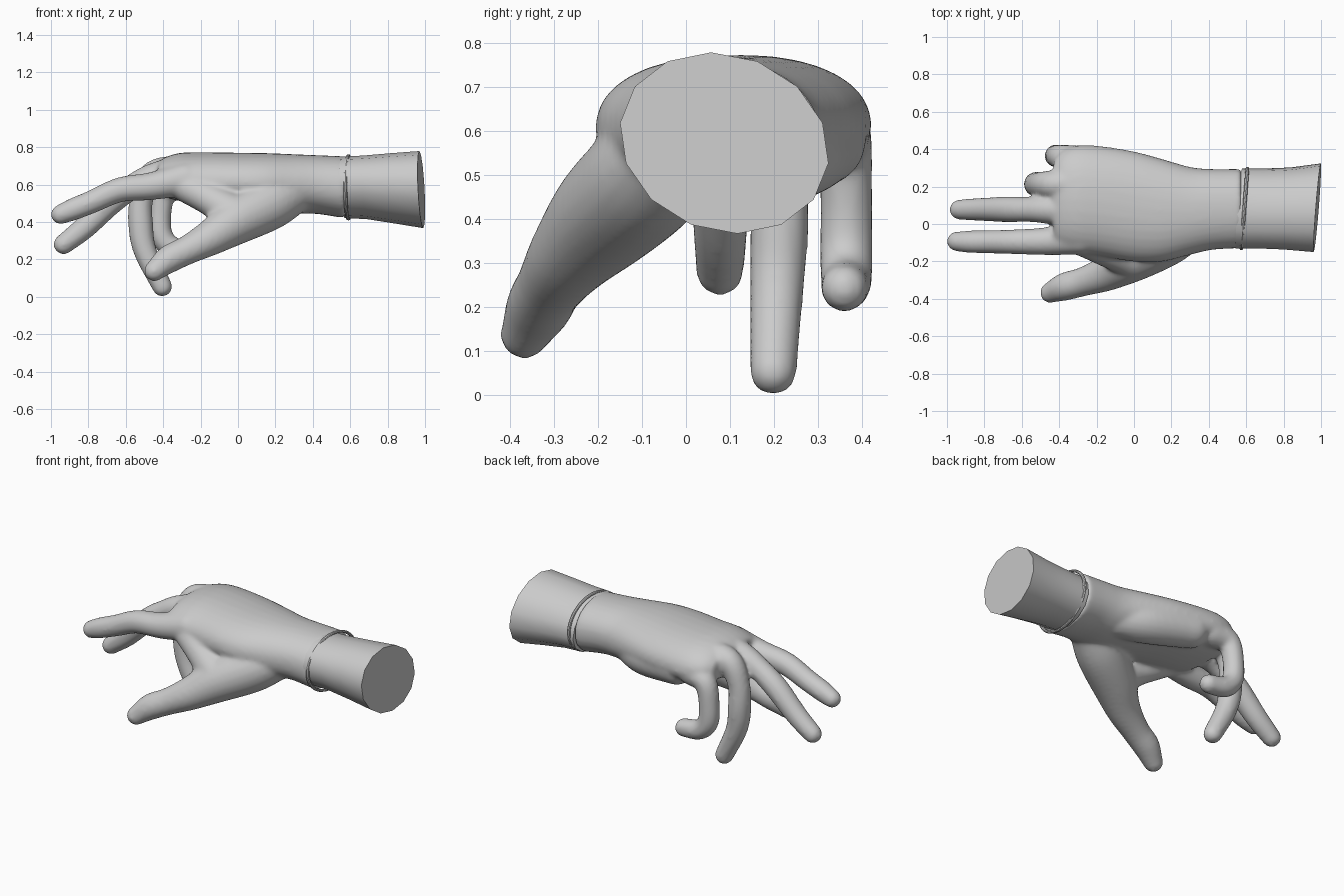
import bpy, bmesh, math
from mathutils import Vector

if "Cube" in bpy.data.objects:
    bpy.data.objects.remove(bpy.data.objects["Cube"])


def loft(bm, rings):
    """Closed skin through a list of equal-length point rings."""
    vs = [[bm.verts.new(p) for p in r] for r in rings]
    n = len(vs[0])
    for a, b in zip(vs, vs[1:]):
        for i in range(n):
            j = (i + 1) % n
            bm.faces.new((a[i], a[j], b[j], b[i]))
    bm.faces.new(vs[0][::-1])
    bm.faces.new(vs[-1])


def smooth_path(pts, steps=6):
    """Catmull-Rom interpolation of number tuples."""
    p = [Vector(q) for q in pts]
    p = [2 * p[0] - p[1]] + p + [2 * p[-1] - p[-2]]
    out = []
    for i in range(1, len(p) - 2):
        a, b, c, d = p[i - 1:i + 3]
        for s in range(steps):
            t = s / steps
            out.append(0.5 * (2 * b + (c - a) * t + (2 * a - 5 * b + 4 * c - d) * t * t
                              + (3 * b - a - 3 * c + d) * t ** 3))
    return out + [p[-2]]


def limb(bm, pts, n=20):
    """Round tapering tube through (x, y, z, radius) with ball ends."""
    path = smooth_path(pts)
    rings = []
    for i, q in enumerate(path):
        t = (path[min(i + 1, len(path) - 1)].xyz - path[max(i - 1, 0)].xyz).normalized()
        u = Vector((0, 1, 0))
        u = (u - t * t.dot(u)).normalized()
        w = t.cross(u)
        rings.append([q.xyz + q.w * (u * math.cos(k * math.tau / n) + w * math.sin(k * math.tau / n))
                      for k in range(n)])
    loft(bm, rings)
    for q in (path[0], path[-1]):
        ball = bmesh.ops.create_icosphere(bm, subdivisions=3, radius=q.w)
        bmesh.ops.translate(bm, verts=ball["verts"], vec=q.xyz)


def finish(bm, name):
    bmesh.ops.recalc_face_normals(bm, faces=bm.faces)
    me = bpy.data.meshes.new(name)
    bm.to_mesh(me)
    bm.free()
    ob = bpy.data.objects.new(name, me)
    bpy.context.collection.objects.link(ob)
    return ob


def palm_ring(s, n=32):
    x, yc, zc, hy, up, down = s
    ring = []
    for k in range(n):
        c, q = math.cos(k * math.tau / n), math.sin(k * math.tau / n)
        ring.append((x, yc + hy * math.copysign(abs(c) ** 0.92, c),
                     zc + (up if q > 0 else down) * math.copysign(abs(q) ** 0.92, q)))
    return ring


# Palm: x, centre y, centre z, half width, height above, depth below
bm = bmesh.new()
palm = [(0.575, 0.083, 0.585, 0.212, 0.166, 0.166), (0.42, 0.078, 0.60, 0.216, 0.157, 0.157),
        (0.30, 0.07, 0.60, 0.235, 0.162, 0.155), (0.15, 0.073, 0.605, 0.275, 0.163, 0.14),
        (0.0, 0.093, 0.61, 0.295, 0.16, 0.125), (-0.18, 0.122, 0.61, 0.295, 0.163, 0.115),
        (-0.30, 0.13, 0.615, 0.29, 0.155, 0.105), (-0.38, 0.13, 0.62, 0.265, 0.13, 0.09),
        (-0.43, 0.12, 0.625, 0.225, 0.095, 0.065)]
loft(bm, [palm_ring(s) for s in smooth_path(palm, 4)])

# Fingers, thumb and the fleshy pads of the hand
limbs = [
    # index
    [(-0.28, -0.075, 0.63, 0.09), (-0.46, -0.092, 0.592, 0.075), (-0.63, -0.095, 0.572, 0.067),
     (-0.78, -0.095, 0.508, 0.062), (-0.88, -0.095, 0.468, 0.06), (-0.948, -0.093, 0.44, 0.053)],
    # middle
    [(-0.30, 0.075, 0.67, 0.09), (-0.46, 0.078, 0.635, 0.077), (-0.56, 0.078, 0.59, 0.067),
     (-0.68, 0.078, 0.505, 0.068), (-0.82, 0.078, 0.37, 0.062), (-0.933, 0.077, 0.28, 0.054)],
    # ring
    [(-0.30, 0.21, 0.67, 0.09), (-0.45, 0.212, 0.655, 0.074), (-0.515, 0.212, 0.53, 0.064),
     (-0.52, 0.212, 0.38, 0.067), (-0.495, 0.206, 0.24, 0.062), (-0.405, 0.198, 0.054, 0.054)],
    # little
    [(-0.28, 0.335, 0.60, 0.085), (-0.385, 0.358, 0.565, 0.066), (-0.415, 0.364, 0.45, 0.06),
     (-0.41, 0.364, 0.33, 0.061), (-0.35, 0.364, 0.262, 0.059), (-0.24, 0.36, 0.243, 0.054)],
    # thumb
    [(0.30, -0.02, 0.565, 0.12), (0.17, -0.09, 0.495, 0.138), (0.0, -0.18, 0.41, 0.128),
     (-0.14, -0.26, 0.32, 0.098), (-0.27, -0.308, 0.25, 0.078), (-0.37, -0.335, 0.2, 0.075),
     (-0.447, -0.367, 0.138, 0.056)],
    # web between thumb and index
    [(-0.02, -0.18, 0.44, 0.11), (-0.14, -0.145, 0.515, 0.088), (-0.28, -0.085, 0.59, 0.085)],
    # heel of the palm
    [(0.26, 0.17, 0.56, 0.11), (0.10, 0.24, 0.56, 0.118), (-0.15, 0.305, 0.58, 0.105)],
]
for pts in limbs:
    limb(bm, pts)
hand = finish(bm, "hand")
rem = hand.modifiers.new("blend", 'REMESH')
rem.mode = 'VOXEL'
rem.voxel_size = 0.012
rem.use_smooth_shade = True
sm = hand.modifiers.new("soften", 'SMOOTH')
sm.factor = 0.5
sm.iterations = 10

# Forearm with a slanted flat cut: x, centre y, centre z, half width, half height
bm = bmesh.new()
rings = []
for x, yc, zc, hy, hz in [(0.56, 0.083, 0.585, 0.212, 0.164), (0.68, 0.083, 0.585, 0.212, 0.17),
                          (0.82, 0.083, 0.58, 0.218, 0.187), (0.98, 0.087, 0.573, 0.236, 0.206)]:
    ring = []
    for k in range(14):
        a = (k + 0.5) * math.tau / 14
        y, z = hy * math.cos(a) - 0.03 * math.sin(a), hz * math.sin(a)
        ring.append((x + y * 0.075 - z * 0.04, yc + y, zc + z))
    rings.append(ring)
loft(bm, rings)
forearm = finish(bm, "forearm")

# Wrist band
bpy.ops.mesh.primitive_torus_add(major_segments=48, minor_segments=8, major_radius=0.214,
                                 minor_radius=0.01, location=(0.59, 0.083, 0.585),
                                 rotation=(0, math.pi / 2, -0.075))
band = bpy.context.object
band.name = "wrist_band"
band.scale = (0.79, 1, 1)

for ob in (forearm, band):
    bpy.ops.object.select_all(action='DESELECT')
    ob.select_set(True)
    bpy.context.view_layer.objects.active = ob
    bpy.ops.object.shade_smooth_by_angle(angle=math.radians(40))
